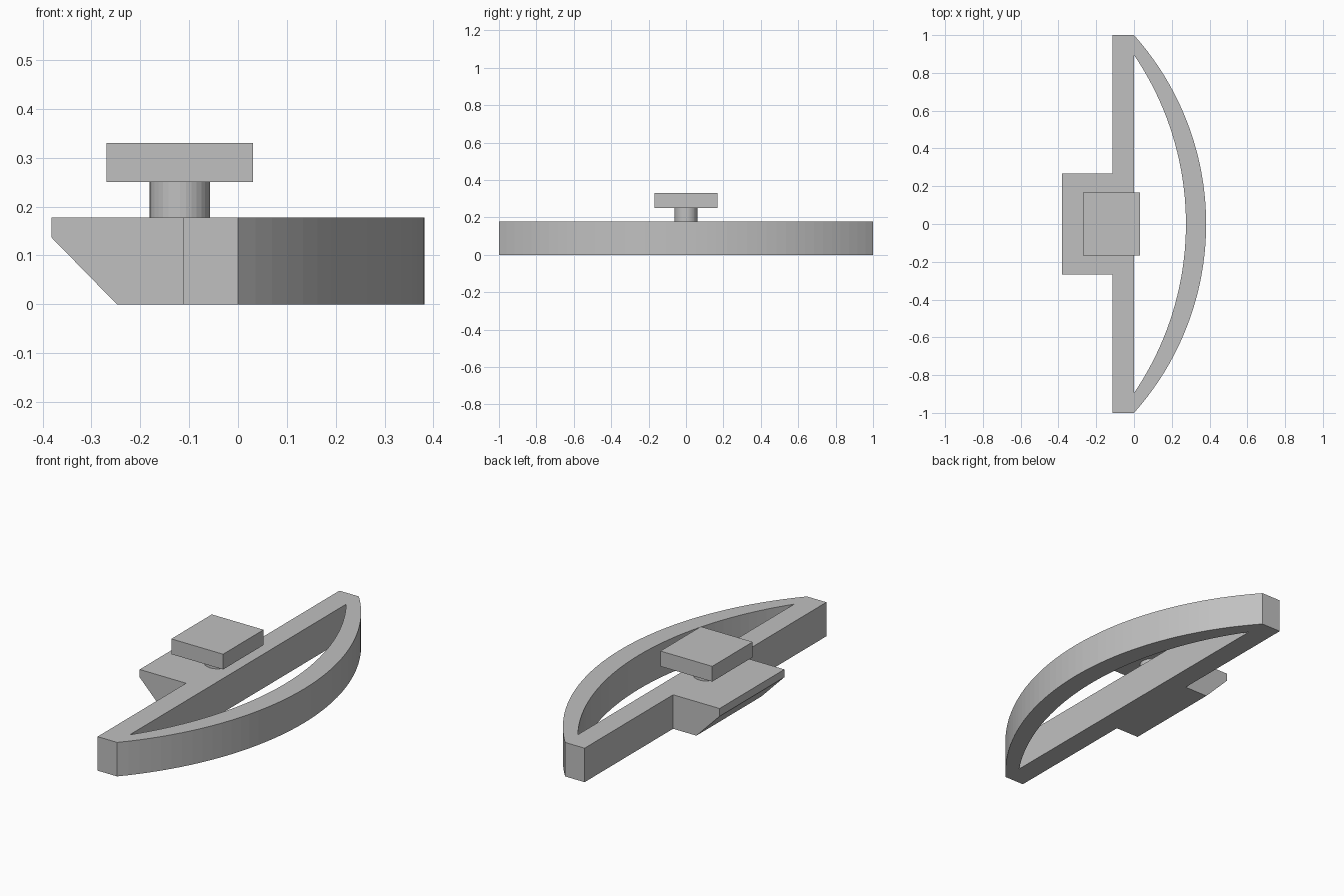
import bpy, bmesh, math
from mathutils import Vector

if "Cube" in bpy.data.objects:
    bpy.data.objects.remove(bpy.data.objects["Cube"])

# Single grey finish
grey = bpy.data.materials.new("plain_grey")
grey.use_nodes = True
colour = (0.53, 0.53, 0.53, 1)
grey.diffuse_color = colour
grey.node_tree.nodes["Principled BSDF"].inputs["Base Color"].default_value = colour

HEIGHT = 0.178      # frame thickness
BACK = -0.113       # outer face of the straight bar
REACH = 0.382       # furthest extent in x
SEGMENTS = 40


def finish(name, bm):
    bmesh.ops.recalc_face_normals(bm, faces=bm.faces)
    mesh = bpy.data.meshes.new(name)
    bm.to_mesh(mesh)
    bm.free()
    mesh.materials.append(grey)
    obj = bpy.data.objects.new(name, mesh)
    bpy.context.collection.objects.link(obj)
    return obj


def extrude(bm, offset):
    """Thicken all flat faces of the mesh into a closed solid."""
    result = bmesh.ops.extrude_face_region(bm, geom=bm.faces[:], use_keep_orig=True)
    verts = [g for g in result["geom"] if isinstance(g, bmesh.types.BMVert)]
    bmesh.ops.translate(bm, verts=verts, vec=offset)


def arc(half_span, rise):
    """Points of a circular arc from (0, -half_span) to (0, half_span)."""
    radius = (half_span ** 2 + rise ** 2) / (2 * rise)
    sweep = math.asin(half_span / radius)
    angles = [sweep * (2 * i / SEGMENTS - 1) for i in range(SEGMENTS + 1)]
    return [(rise - radius + radius * math.cos(a), radius * math.sin(a), 0) for a in angles]


def box(name, size, centre):
    bm = bmesh.new()
    bmesh.ops.create_cube(bm, size=1)
    bmesh.ops.scale(bm, verts=bm.verts, vec=size)
    bmesh.ops.translate(bm, verts=bm.verts, vec=centre)
    return finish(name, bm)


# Bow-shaped frame: curved rim joined to a straight bar
bm = bmesh.new()
outer = [bm.verts.new(p) for p in arc(1, REACH)]
inner = [bm.verts.new(p) for p in arc(0.895, 0.275)]
for i in range(SEGMENTS):
    bm.faces.new((outer[i], outer[i + 1], inner[i + 1], inner[i]))
corners = [bm.verts.new((BACK, y, 0)) for y in (1, -1)]
bm.faces.new((outer[0], inner[0], inner[-1], outer[-1], *corners))
extrude(bm, Vector((0, 0, HEIGHT)))
finish("bow_frame", bm)

# Side bracket with a chamfered underside
bm = bmesh.new()
profile = [(BACK, 0), (-0.248, 0), (-REACH, 0.137), (-REACH, HEIGHT), (BACK, HEIGHT)]
bm.faces.new([bm.verts.new((x, -0.268, z)) for x, z in profile])
extrude(bm, Vector((0, 0.536, 0)))
finish("side_bracket", bm)

# Round stem carrying the square head
bm = bmesh.new()
bmesh.ops.create_cone(bm, cap_ends=True, segments=32, radius1=0.062, radius2=0.062, depth=0.074)
bmesh.ops.translate(bm, verts=bm.verts, vec=(-0.119, 0, 0.214))
finish("stem", bm)

box("square_head", (0.3, 0.335, 0.08), (-0.119, 0, 0.29))
